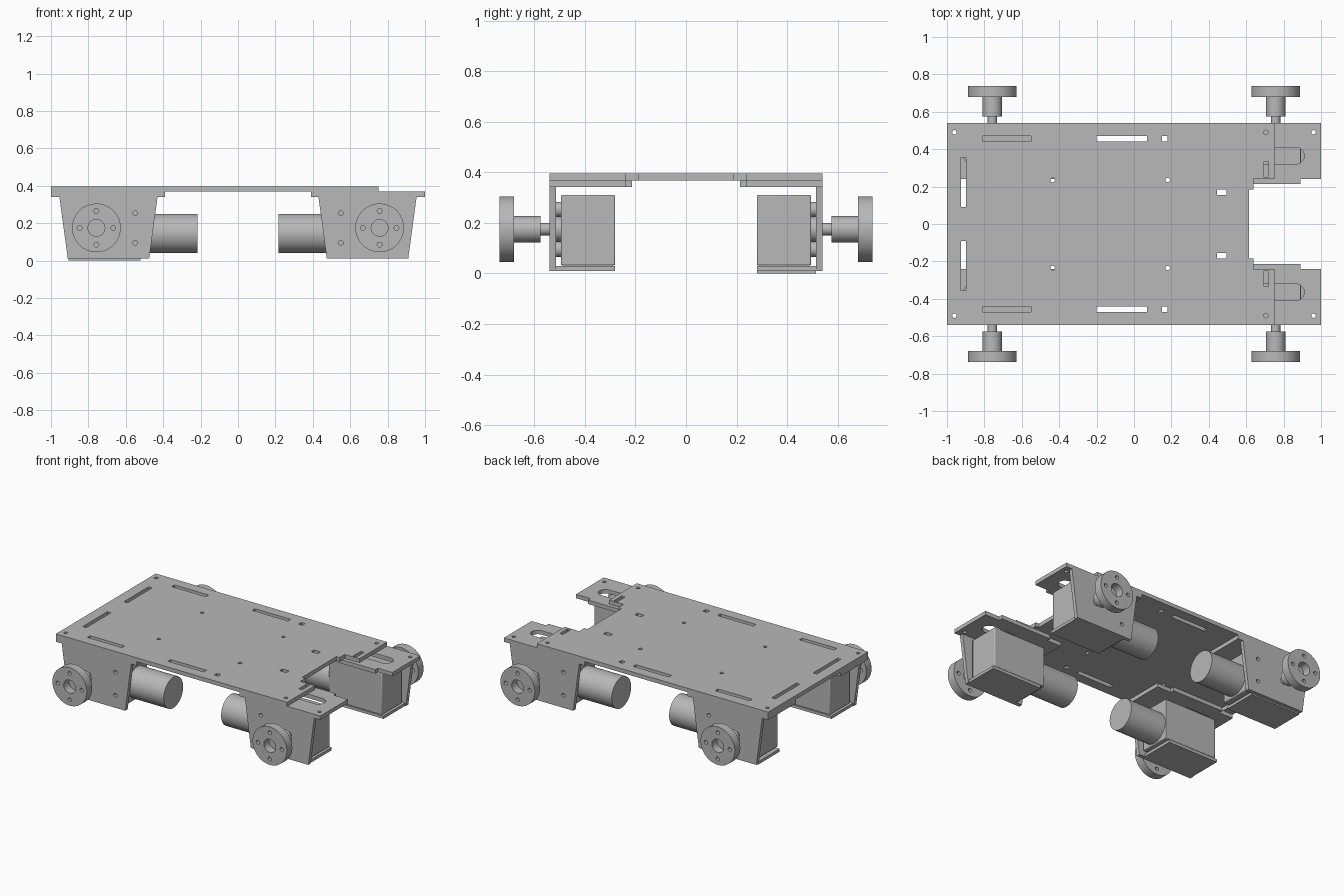
import bpy, bmesh
from math import cos, sin, pi

cube = bpy.data.objects.get("Cube")
if cube:
    bpy.data.objects.remove(cube)

GREY = (0.48, 0.48, 0.48, 1)
metal = bpy.data.materials.new("plain grey")
metal.use_nodes = True
metal.diffuse_color = GREY
metal.node_tree.nodes["Principled BSDF"].inputs["Base Color"].default_value = GREY

# Which local direction (u, v, thickness) goes to x, y, z
AXES = {"x": (2, 0, 1), "y": (0, 2, 1), "z": (0, 1, 2)}


def circle(u, v, r, n=24):
    return [(u + r * cos(2 * pi * i / n), v + r * sin(2 * pi * i / n)) for i in range(n)]


def rect(u0, u1, v0, v1):
    return [(u0, v0), (u1, v0), (u1, v1), (u0, v1)]


def slot(u0, u1, v, r, n=12):
    right = [(u1 - r + r * sin(pi * i / n), v - r * cos(pi * i / n)) for i in range(n + 1)]
    left = [(u0 + r - r * sin(pi * i / n), v + r * cos(pi * i / n)) for i in range(n + 1)]
    return right + left


def flip(loop, su, sv=1):
    return [(u * su, v * sv) for u, v in loop]


def solid(name, loops, lo, hi, axis="z", bevel=0):
    """Extrude an outline (first loop) with holes (other loops) between lo and hi."""
    lo, hi = min(lo, hi), max(lo, hi)
    curve = bpy.data.curves.new(name, "CURVE")
    curve.dimensions = "2D"
    curve.fill_mode = "BOTH"
    curve.extrude = (hi - lo) / 2
    for loop in loops:
        spline = curve.splines.new("POLY")
        spline.points.add(len(loop) - 1)
        for point, (u, v) in zip(spline.points, loop):
            point.co = (u, v, 0, 1)
        spline.use_cyclic_u = True
    temp = bpy.data.objects.new(name + "_profile", curve)
    bpy.context.collection.objects.link(temp)
    bpy.context.view_layer.update()
    graph = bpy.context.evaluated_depsgraph_get()
    mesh = bpy.data.meshes.new_from_object(temp.evaluated_get(graph))
    bpy.data.objects.remove(temp)
    bpy.data.curves.remove(curve)

    bm = bmesh.new()
    bm.from_mesh(mesh)
    for vert in bm.verts:
        local = (vert.co.x, vert.co.y, vert.co.z + (lo + hi) / 2)
        vert.co = [local[i] for i in AXES[axis]]
    bmesh.ops.remove_doubles(bm, verts=bm.verts, dist=0.0001)
    bmesh.ops.recalc_face_normals(bm, faces=bm.faces)
    bm.to_mesh(mesh)
    bm.free()
    mesh.name = name
    mesh.materials.clear()
    mesh.materials.append(metal)
    obj = bpy.data.objects.new(name, mesh)
    bpy.context.collection.objects.link(obj)
    if bevel:
        mod = obj.modifiers.new("soft edges", "BEVEL")
        mod.width = bevel
        mod.segments = 2
    bpy.ops.object.select_all(action="DESELECT")
    obj.select_set(True)
    bpy.context.view_layer.objects.active = obj
    bpy.ops.object.shade_smooth_by_angle(angle=0.6)
    return obj


# Top deck with its notch, slots and screw holes
half = [(-1, 0.54), (0.75, 0.54), (0.75, 0.24), (0.64, 0.24), (0.64, 0.185), (0.615, 0.185)]
deck = [half + [(x, -y) for x, y in reversed(half)]]
for s in (1, -1):
    holes = [
        rect(-0.81, -0.55, 0.44, 0.47),
        rect(-0.2, 0.07, 0.44, 0.47),
        rect(0.15, 0.18, 0.44, 0.47),
        rect(0.445, 0.495, 0.155, 0.185),
        rect(-0.925, -0.898, 0.09, 0.355),
        rect(0.695, 0.72, 0.25, 0.335),
    ]
    holes += [circle(x, y, 0.012, 16) for x, y in
              ((-0.435, 0.235), (0.18, 0.235), (-0.96, 0.49), (0.705, 0.49))]
    deck += [flip(h, 1, s) for h in holes]
solid("top_deck", deck, 0.368, 0.395)

# Four wheel stations, mirrored left/right and front/back
AXLE_X, AXLE_Z = 0.757, 0.175
for sx, side in ((1, "left"), (-1, "right")):
    for sy, end in ((-1, "front"), (1, "back")):
        tag = f"{end}_{side}_"

        # Bracket: top flange, tapered side plate and bottom shelf
        flange = [(0.39, 0.54), (1, 0.54), (1, 0.24), (0.89, 0.24),
                  (0.89, 0.213), (0.5, 0.213), (0.5, 0.24), (0.39, 0.24)]
        loops = [flange, slot(0.66, 0.91, 0.365, 0.045), circle(0.96, 0.49, 0.012, 16)]
        solid(tag + "flange", [flip(l, sx, sy) for l in loops], 0.341, 0.368)

        taper = [(0.43, 0.341), (0.475, 0.01), (0.91, 0.01), (0.955, 0.341)]
        loops = [taper] + [circle(0.55, z, 0.013, 16) for z in (0.095, 0.253)]
        solid(tag + "side_plate", [flip(l, sx) for l in loops], sy * 0.514, sy * 0.54, "y")

        drop = 0.01 if (sx, sy) == (-1, 1) else 0
        solid(tag + "shelf", [flip(rect(0.52, 0.905, 0.28, 0.514), sx, sy)],
              0.01 - drop, 0.03 - drop)

        # Gearbox with mounting bosses, and the motor behind it
        solid(tag + "gearbox", [flip(rect(0.49, 0.892, 0.032, 0.31), sx)],
              sy * 0.28, sy * 0.495, "y", 0.005)
        for i, z in enumerate((0.095, 0.253)):
            solid(tag + f"boss_{i + 1}", [flip(circle(0.55, z, 0.03), sx)],
                  sy * 0.494, sy * 0.514, "y")
        solid(tag + "axle_boss", [flip(circle(AXLE_X, AXLE_Z, 0.05, 32), sx)],
              sy * 0.494, sy * 0.514, "y")
        solid(tag + "motor", [circle(sy * 0.388, 0.145, 0.105, 48)],
              sx * 0.217, sx * 0.492, "x")

        # Axle, hub and drilled coupling disc
        solid(tag + "axle", [flip(circle(AXLE_X, AXLE_Z, 0.025), sx)],
              sy * 0.53, sy * 0.58, "y")
        solid(tag + "hub", [flip(circle(AXLE_X, AXLE_Z, 0.052, 32), sx)],
              sy * 0.575, sy * 0.681, "y")
        loops = [circle(AXLE_X, AXLE_Z, 0.13, 64), circle(AXLE_X, AXLE_Z, 0.045, 32)]
        for i in range(4):
            a = i * pi / 2
            loops.append(circle(AXLE_X + 0.09 * cos(a), AXLE_Z + 0.09 * sin(a), 0.013, 16))
        solid(tag + "wheel_disc", [flip(l, sx) for l in loops], sy * 0.68, sy * 0.738, "y")
